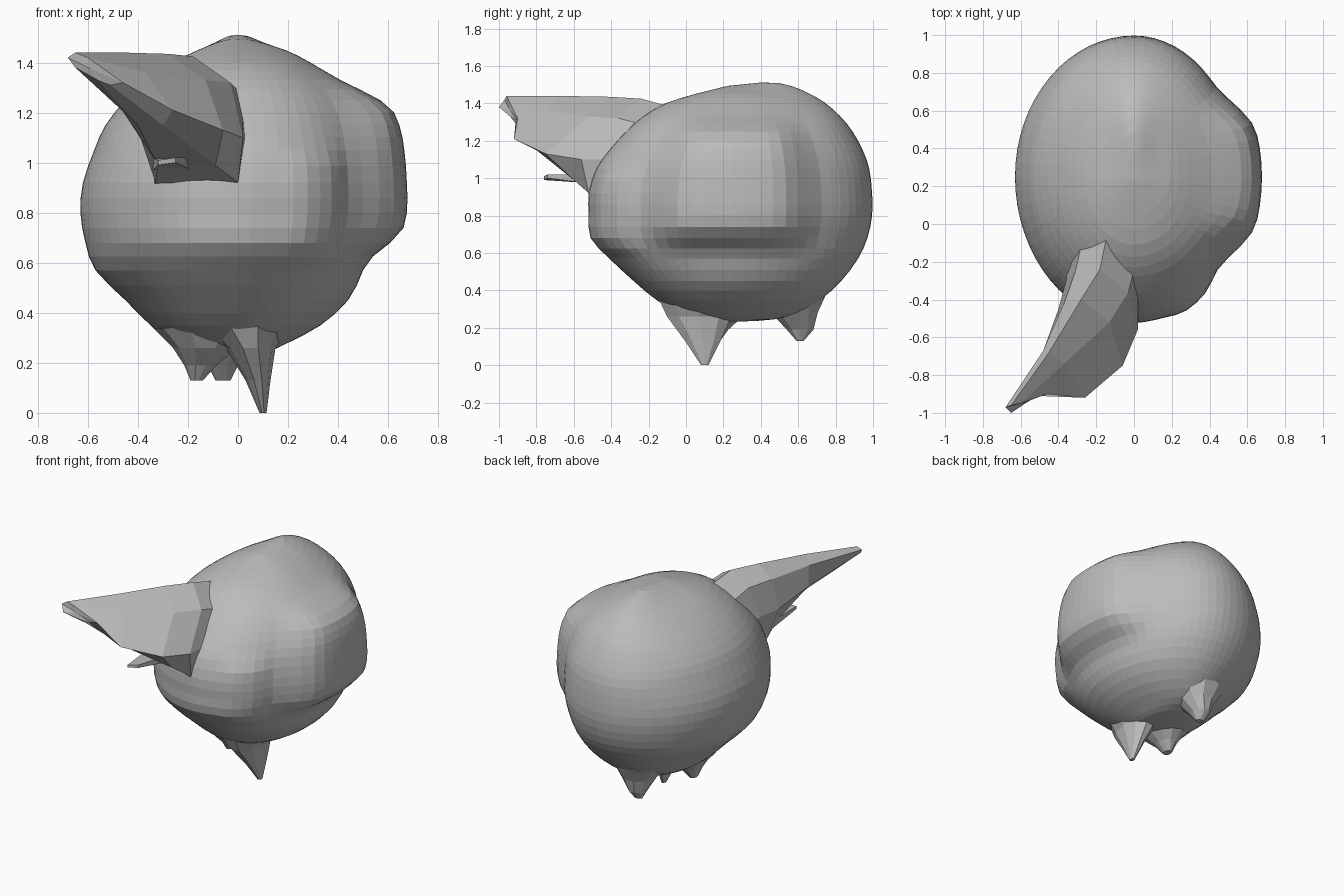
import bpy, bmesh, math
from mathutils import Vector

grey = bpy.data.materials.new("plain grey")
grey.diffuse_color = (0.5, 0.5, 0.5, 1)


def loft(name, rings):
    """Skin closed rings of points, capping both ends."""
    bm = bmesh.new()
    loops = [[bm.verts.new(p) for p in ring] for ring in rings]
    n = len(loops[0])
    for a, b in zip(loops, loops[1:]):
        for i in range(n):
            j = (i + 1) % n
            bm.faces.new((a[i], a[j], b[j], b[i]))
    for end in (loops[0], loops[-1]):
        c = bm.verts.new(sum((v.co for v in end), Vector()) / n)
        for i in range(n):
            bm.faces.new((end[i], end[(i + 1) % n], c))
    bmesh.ops.recalc_face_normals(bm, faces=bm.faces)
    me = bpy.data.meshes.new(name)
    bm.to_mesh(me)
    bm.free()
    me.materials.append(grey)
    ob = bpy.data.objects.new(name, me)
    bpy.context.collection.objects.link(ob)
    return ob


def smooth(a, b, t):
    t = max(0, min(1, (t - a) / (b - a)))
    return t * t * (3 - 2 * t)


def window(a, b, soft, t):
    return smooth(a, a + soft, t) * (1 - smooth(b - soft, b, t))


# Body profile: height, reach to left, right, front and back of (0, 0.25)
PROFILE = [
    (0.235, .04, .04, .04, .08), (0.245, .14, .12, .13, .22),
    (0.28, .26, .20, .28, .36), (0.35, .35, .33, .41, .47),
    (0.45, .45, .44, .53, .58), (0.57, .57, .50, .66, .67),
    (0.68, .61, .53, .76, .72), (0.80, .63, .56, .77, .745),
    (0.92, .62, .56, .77, .745), (1.05, .575, .55, .73, .73),
    (1.15, .53, .53, .66, .695), (1.25, .45, .48, .57, .64),
    (1.33, .36, .40, .48, .575), (1.40, .26, .29, .36, .49),
    (1.45, .16, .19, .20, .38), (1.48, .07, .08, .07, .24),
    (1.488, .015, .015, .02, .06)]


def catmull(p, q, r, s, t):
    return [.5 * (2 * b + (c - a) * t + (2 * a - 5 * b + 4 * c - d) * t * t
                  + (3 * b - a - 3 * c + d) * t ** 3) for a, b, c, d in zip(p, q, r, s)]


rows = []
for i in range(len(PROFILE) - 1):
    p, s = PROFILE[max(i - 1, 0)], PROFILE[min(i + 2, len(PROFILE) - 1)]
    rows += [catmull(p, PROFILE[i], PROFILE[i + 1], s, t) for t in (0, .5)]
rows.append(PROFILE[-1])

SIDES = 64
rings = []
for z, xl, xr, yf, yb in rows:
    ring = []
    for k in range(SIDES):
        a = 2 * math.pi * k / SIDES
        c, s = math.cos(a), math.sin(a)
        x = c * (xr if c > 0 else xl)
        y = .25 + s * (yb if s > 0 else yf)
        deg = (math.degrees(a) + 180) % 360 - 180
        # raised pad on the right side
        x += .115 * window(-42, 42, 24, deg) * window(.58, 1.36, .16, z)
        # cheek in front of the pad
        cheek = .03 * window(-78, -35, 18, deg) * window(.54, 1.1, .12, z)
        # rounded crest behind the crown
        crest = .03 * math.exp(-(x / .1) ** 2 - ((y - .48) / .2) ** 2)
        ring.append((x + cheek * c, y + cheek * s, z + crest * smooth(1.2, 1.4, z)))
    rings.append(ring)
loft("body", rings)

# Long pointed hood: ridge, right shoulder, right rim, underside, left side
loft("hood_horn", [
    [(-.14, -.04, 1.37), (.02, -.16, 1.27), (.03, -.40, 1.1), (.0, -.44, .91),
     (-.34, -.32, .91), (-.34, -.14, 1.1), (-.28, -.12, 1.28)],
    [(-.18, -.24, 1.425), (-.03, -.36, 1.32), (.02, -.56, 1.1), (.0, -.52, .92),
     (-.33, -.43, .92), (-.36, -.30, 1.12), (-.31, -.25, 1.33)],
    [(-.28, -.40, 1.435), (-.13, -.52, 1.33), (-.06, -.75, 1.13), (-.09, -.60, .99),
     (-.32, -.54, .99), (-.40, -.45, 1.13), (-.37, -.42, 1.34)],
    [(-.45, -.68, 1.44), (-.37, -.74, 1.36), (-.26, -.92, 1.21), (-.30, -.80, 1.15),
     (-.40, -.72, 1.15), (-.47, -.68, 1.22), (-.48, -.67, 1.37)],
    [(-.65, -.96, 1.44), (-.60, -.95, 1.42), (-.46, -.90, 1.32), (-.51, -.91, 1.31),
     (-.56, -.94, 1.33), (-.65, -1.0, 1.38), (-.68, -.97, 1.42)]])

# Small torn flap under the hood
loft("hood_flap", [
    [(-.34, -.46, .97), (-.18, -.50, .97), (-.18, -.50, 1.02), (-.34, -.46, 1.02)],
    [(-.32, -.76, .99), (-.25, -.74, 1.0), (-.25, -.74, 1.02), (-.32, -.76, 1.01)]])


# Stubby tapered feet that flare into the body
def foot(name, *sections):
    loft(name, [[(x + rx * math.cos(k * math.pi / 5), y + ry * math.sin(k * math.pi / 5), z)
                 for k in range(10)] for x, y, z, rx, ry in sections])


foot("front_right_foot", (.02, .08, .36, .19, .24), (.05, .07, .26, .10, .18),
     (.08, .09, .13, .05, .10), (.10, .10, .0, .014, .02))
foot("front_left_foot", (-.12, .17, .34, .22, .24), (-.13, .15, .26, .13, .16),
     (-.15, .15, .19, .065, .08), (-.165, .15, .13, .025, .035))
foot("back_foot", (-.05, .54, .38, .20, .22), (-.05, .58, .28, .12, .13),
     (-.06, .61, .19, .06, .075), (-.06, .61, .13, .03, .02))
